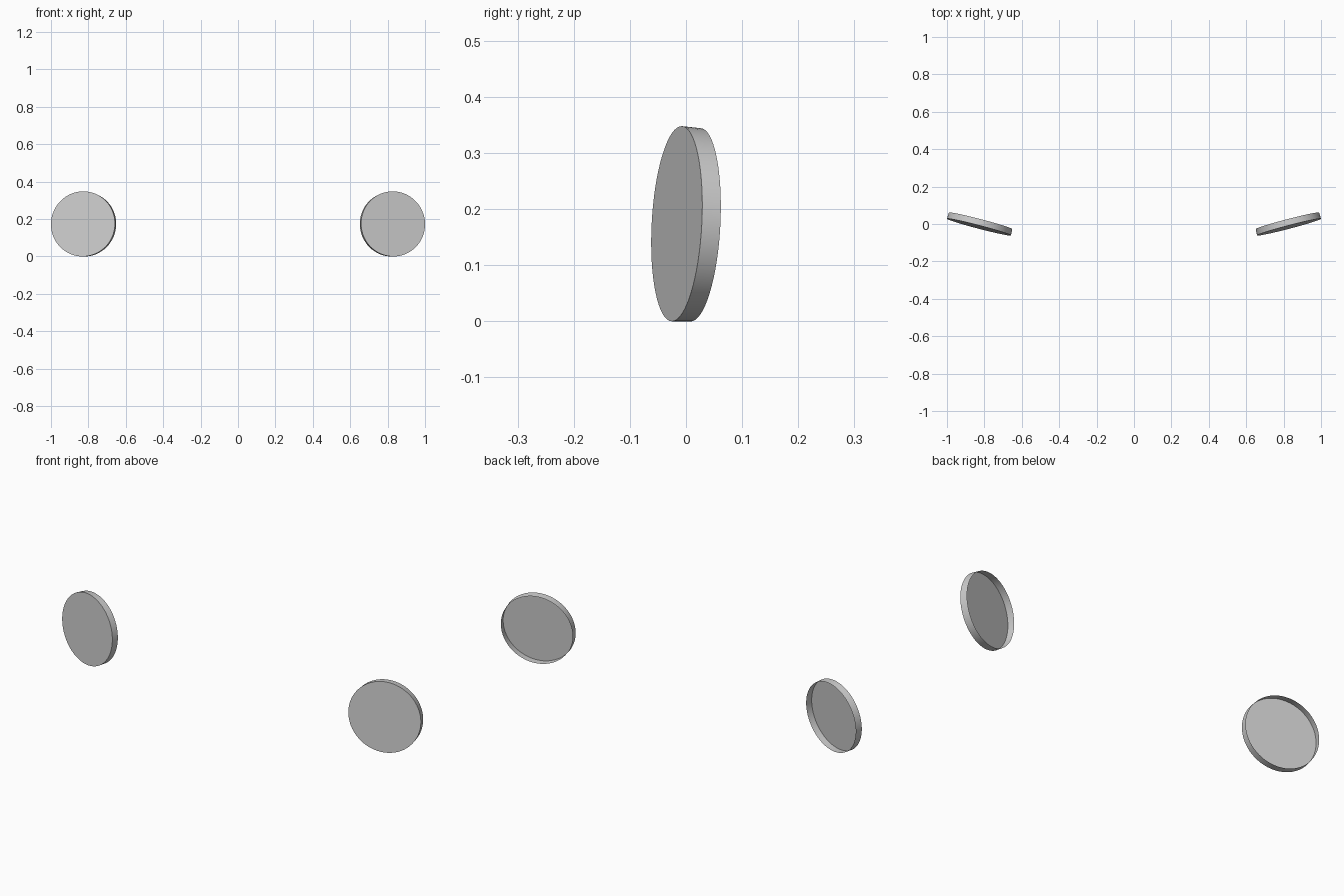
import bpy, bmesh, math
from mathutils import Vector

if "Cube" in bpy.data.objects:
    bpy.data.objects.remove(bpy.data.objects["Cube"])

SIDES = 64
CENTRE = Vector((0.829, -0.0165, 0.174))
U = Vector((0.171, 0.0447, 0.0))         # half width, swept back outwards
V = Vector((-0.002, 0.0087, 0.174))      # half height, leaning back
DEPTH = Vector((-0.0085, 0.0335, -0.002))


def lens_cover(name, side):
    """Shallow round cover: flat front, thin rim, open at the back."""
    bm = bmesh.new()

    def ring(offset, scale):
        pts = []
        for i in range(SIDES):
            a = 2 * math.pi * i / SIDES
            p = CENTRE + offset + scale * (U * math.cos(a) + V * math.sin(a))
            pts.append(bm.verts.new((side * p.x, p.y, p.z)))
        return pts

    front = ring(Vector(), 1.0)
    back = ring(DEPTH, 0.99)
    bm.faces.new(front)
    for i in range(SIDES):
        j = (i + 1) % SIDES
        bm.faces.new((front[j], front[i], back[i], back[j]))
    if side < 0:
        bmesh.ops.reverse_faces(bm, faces=bm.faces[:])
    mesh = bpy.data.meshes.new(name)
    bm.to_mesh(mesh)
    bm.free()
    obj = bpy.data.objects.new(name, mesh)
    bpy.context.collection.objects.link(obj)
    # smooth rim, crisp front edge
    bpy.ops.object.select_all(action='DESELECT')
    obj.select_set(True)
    bpy.context.view_layer.objects.active = obj
    bpy.ops.object.shade_smooth_by_angle(angle=math.radians(30))


# mirrored pair
lens_cover("lens_cover_right", 1)
lens_cover("lens_cover_left", -1)
